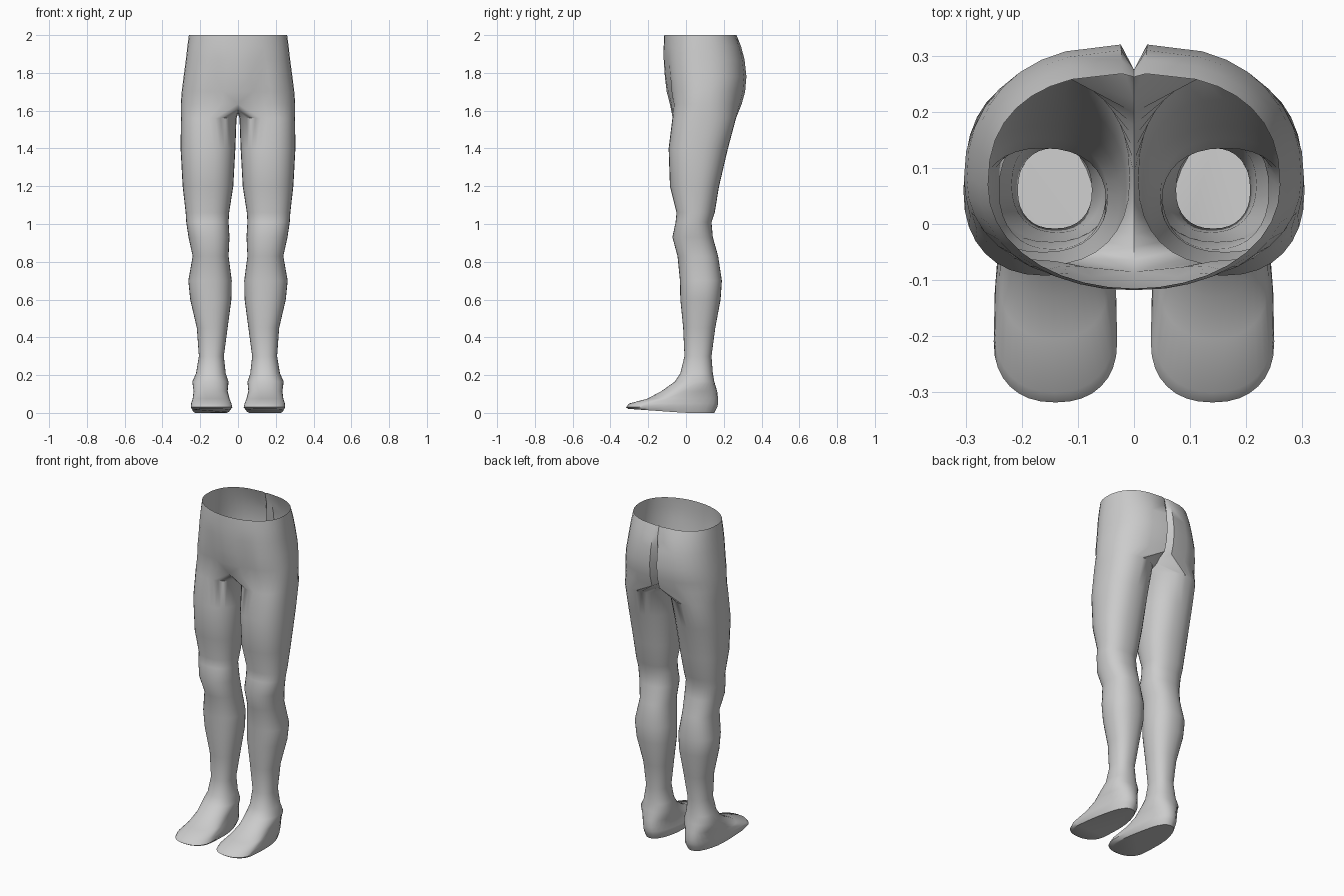
import bpy, bmesh, math

if "Cube" in bpy.data.objects:
    bpy.data.objects.remove(bpy.data.objects["Cube"])

N = 32              # points around a leg
IN0, IN1 = 9, 23    # leg points that meet the crotch seam


def spow(v, p):
    return math.copysign(abs(v) ** p, v)


def leg_ring(z, xi, xo, yf, yb, yw, p=0.88):
    """Egg-shaped loop: inner/outer x, front/back y, y of the widest point."""
    pts = []
    for k in range(N):
        t = 2 * math.pi * k / N
        s, c = spow(math.sin(t), p), spow(math.cos(t), p)
        y = yw + s * ((yb - yw) if s > 0 else (yw - yf))
        lift = max(0, -y) * 0.07 if z < 0.03 else 0
        pts.append(((xi + xo) / 2 + c * (xo - xi) / 2, y, z + lift))
    return pts


def hip_ring(z, xo, yf, yb, yw, cleft, groove, p):
    """Half loop from front centre round the hip to the cleft at the back."""
    n = N - IN1 + IN0
    pts = []
    for j in range(n + 1):
        deg = -90 + 180 * j / n
        if j == n - 1:
            deg = 87.5
        t = math.radians(deg)
        s, c = math.sin(t), max(0, math.cos(t))
        x = xo * c ** (p if s < 0 else 0.8)
        if s < 0:
            y = yw + spow(s, 0.95) * (yw - yf)
            y += groove * math.exp(-((x - 0.12) / 0.04) ** 2)
        else:
            y = yw + s ** 0.85 * (yb - yw)
        if j == n:
            x, y = 0, cleft
        if j == 0:
            x = 0
        pts.append((x, y, z))
    return pts


# z, inner x, outer x, front y, back y, widest y
LEG = [
    (0.00, 0.045, 0.24, -0.305, 0.15, -0.20),
    (0.03, 0.030, 0.25, -0.318, 0.165, -0.21),
    (0.05, 0.035, 0.248, -0.30, 0.17, -0.19),
    (0.075, 0.045, 0.24, -0.205, 0.17, -0.10),
    (0.115, 0.055, 0.235, -0.13, 0.165, -0.01),
    (0.165, 0.050, 0.242, -0.06, 0.15, 0.06),
    (0.21, 0.065, 0.222, -0.03, 0.142, 0.06),
    (0.30, 0.075, 0.207, -0.008, 0.135, 0.06),
    (0.45, 0.055, 0.218, -0.015, 0.155, 0.07),
    (0.60, 0.035, 0.253, -0.03, 0.183, 0.08),
    (0.70, 0.033, 0.263, -0.032, 0.19, 0.08),
    (0.83, 0.050, 0.24, -0.045, 0.17, 0.06),
    (0.93, 0.045, 0.262, -0.072, 0.142, 0.04),
    (1.01, 0.050, 0.274, -0.055, 0.135, 0.04),
    (1.06, 0.047, 0.277, -0.05, 0.152, 0.05),
    (1.20, 0.025, 0.293, -0.085, 0.175, 0.05),
    (1.40, 0.014, 0.304, -0.092, 0.222, 0.06),
    (1.56, 0.008, 0.302, -0.072, 0.265, 0.08),
]
# z, outer x, front y, back y, widest y, cleft y, groin groove, front squareness
HIP = [
    (1.635, 0.303, -0.085, 0.295, 0.08, 0.22, 0.012, 0.72),
    (1.70, 0.298, -0.102, 0.313, 0.08, 0.245, 0.018, 0.78),
    (1.78, 0.288, -0.112, 0.32, 0.08, 0.265, 0.014, 0.85),
    (1.87, 0.276, -0.118, 0.31, 0.07, 0.275, 0.006, 0.9),
    (1.94, 0.268, -0.118, 0.292, 0.07, 0.275, 0, 0.95),
    (2.00, 0.260, -0.115, 0.268, 0.07, 0.262, 0, 1.0),
]

bm = bmesh.new()


def add(pts):
    return [bm.verts.new(p) for p in pts]


# Foot, shin and thigh
rings = [add(leg_ring(*r)) for r in LEG]
bm.faces.new(rings[0][::-1])

# Crotch loop: hip half loop closed by the seam under the body
first = hip_ring(*HIP[0])
hips = [add(first)]
front, back = first[0], first[-1]
m = IN1 - IN0
seam = []
for i in range(1, m):
    u = i / m
    sag = math.sin(math.pi * u) ** 0.5 * 0.052
    seam.append((0, back[1] + (front[1] - back[1]) * u, HIP[0][0] - sag))
rings.append([None] * N)
for j, v in enumerate(hips[0]):
    rings[-1][(IN1 + j) % N] = v
for i, v in enumerate(add(seam)):
    rings[-1][IN0 + 1 + i] = v
for a, b in zip(rings, rings[1:]):
    for k in range(N):
        n = (k + 1) % N
        bm.faces.new((a[k], a[n], b[n], b[k]))

# Hips, open at the waist
hips += [add(hip_ring(*r)) for r in HIP[1:]]
for a, b in zip(hips, hips[1:]):
    for k in range(len(a) - 1):
        bm.faces.new((a[k], a[k + 1], b[k + 1], b[k]))

me = bpy.data.meshes.new("lower_body")
bm.to_mesh(me)
bm.free()
body = bpy.data.objects.new("lower_body", me)
bpy.context.collection.objects.link(body)
bpy.context.view_layer.objects.active = body
body.select_set(True)

# Second leg and other half of the hips
mir = body.modifiers.new("mirror", 'MIRROR')
mir.use_axis[0] = True
mir.use_clip = True
mir.merge_threshold = 0.0005
bpy.ops.object.modifier_apply(modifier="mirror")
bpy.ops.object.shade_smooth_by_angle(angle=math.radians(50))
